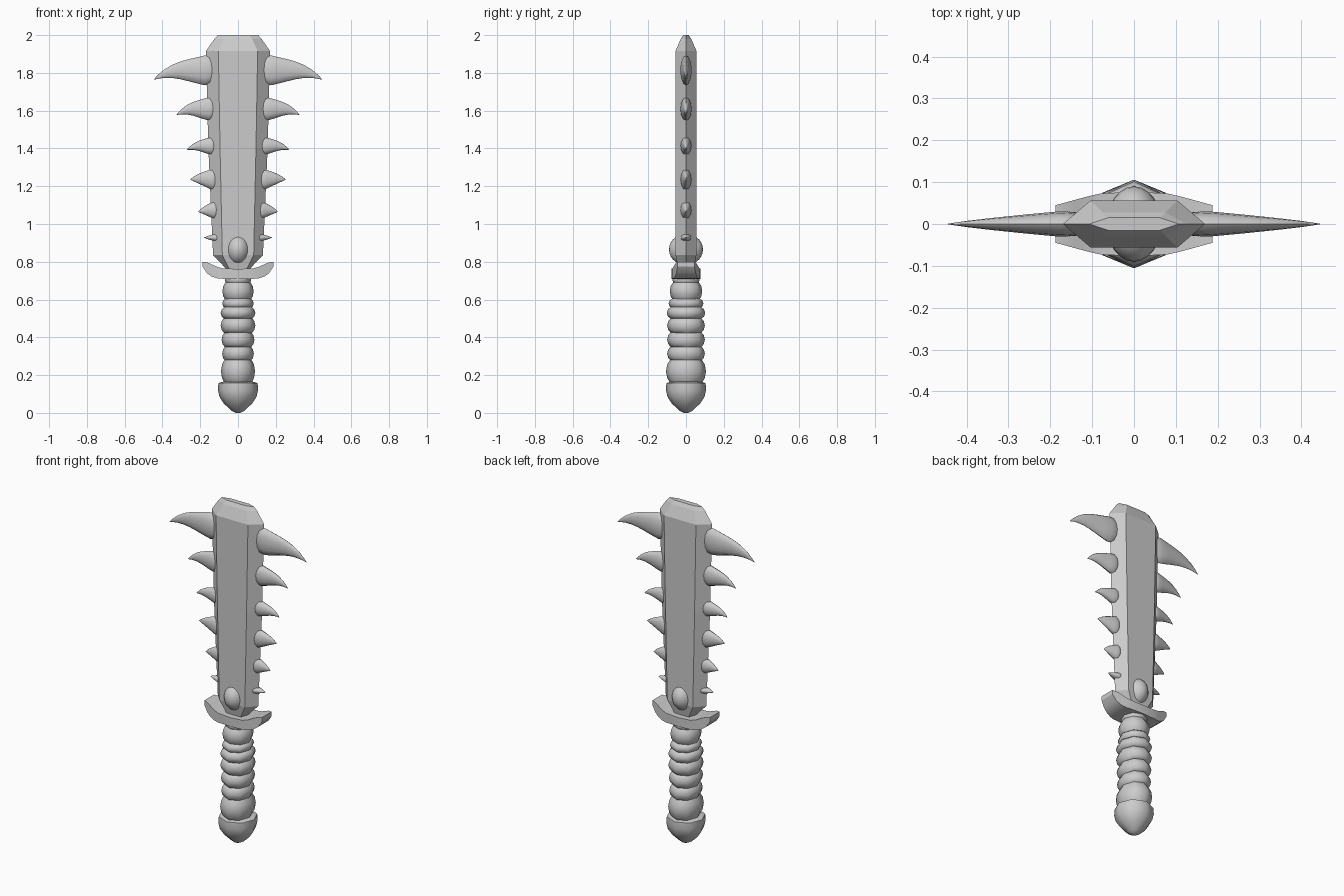
import bpy, bmesh
from math import sin, cos, pi


def loft(name, rings, smooth=None):
    """Skin a list of equal-length point rings and cap both ends."""
    bm = bmesh.new()
    vs = [[bm.verts.new(p) for p in r] for r in rings]
    n = len(rings[0])
    for a, b in zip(vs, vs[1:]):
        for i in range(n):
            j = (i + 1) % n
            bm.faces.new((a[i], a[j], b[j], b[i]))
    bm.faces.new(vs[0][::-1])
    bm.faces.new(vs[-1])
    bmesh.ops.recalc_face_normals(bm, faces=bm.faces)
    me = bpy.data.meshes.new(name)
    bm.to_mesh(me)
    bm.free()
    ob = bpy.data.objects.new(name, me)
    bpy.context.collection.objects.link(ob)
    if smooth:
        bpy.ops.object.select_all(action='DESELECT')
        ob.select_set(True)
        bpy.context.view_layer.objects.active = ob
        bpy.ops.object.shade_smooth_by_angle(angle=smooth)
    return ob


def round_ring(z, rx, ry, n=8):
    return [(rx * cos(2 * pi * i / n), ry * sin(2 * pi * i / n), z) for i in range(n)]


# Blade: six-sided section (z, edge half width, flat half width, half thickness)
blade = [(0.76, 0.06, 0.045, 0.04), (0.835, 0.132, 0.083, 0.055),
         (1.40, 0.157, 0.095, 0.056), (1.915, 0.17, 0.104, 0.056),
         (1.98, 0.125, 0.075, 0.028), (2.0, 0.107, 0.062, 0.015)]
loft("blade", [[(w, 0, z), (f, t, z), (-f, t, z), (-w, 0, z), (-f, -t, z), (f, -t, z)]
               for z, w, f, t in blade])

# Handle pommel: eight-sided rounded cone
loft("pommel", [round_ring(z, r, r) for z, r in
                [(0, 0.012), (0.012, 0.035), (0.05, 0.075), (0.085, 0.098),
                 (0.12, 0.106), (0.158, 0.104), (0.165, 0.08)]], 0.8)

# Handle wraps: bulging eight-sided rings (z bottom, z top, radius x, radius y)
wraps = [(0.16, 0.28, 0.09, 0.106), (0.275, 0.352, 0.084, 0.1),
         (0.348, 0.427, 0.087, 0.1), (0.423, 0.502, 0.092, 0.1),
         (0.498, 0.56, 0.092, 0.102), (0.553, 0.605, 0.083, 0.092),
         (0.598, 0.69, 0.083, 0.086), (0.68, 0.73, 0.07, 0.072)]
for k, (a, b, rx, ry) in enumerate(wraps):
    loft(f"grip_wrap_{k + 1}",
         [round_ring(a + (b - a) * t, rx * s, ry * s) for t, s in
          [(0, 0.8), (0.2, 0.94), (0.5, 1), (0.8, 0.94), (1, 0.8)]], 0.9)

# Guard: upturned crescent (x, half depth, z bottom, z top), mirrored
half = [(0, 0.077, 0.71, 0.762), (0.08, 0.073, 0.71, 0.765), (0.11, 0.066, 0.712, 0.773),
        (0.14, 0.058, 0.722, 0.787), (0.165, 0.051, 0.74, 0.797), (0.188, 0.045, 0.775, 0.8)]
guard = [(-x, d, a, b) for x, d, a, b in half[:0:-1]] + half
loft("guard", [[(x, -d, a), (x, d, a), (x, d, b), (x, -d, b)] for x, d, a, b in guard], 0.5)

# Oval gem passing through the blade root
bpy.ops.mesh.primitive_uv_sphere_add(segments=24, ring_count=14, location=(0, 0, 0.865))
gem = bpy.context.object
gem.name = "gem"
gem.scale = (0.066, 0.09, 0.083)
bpy.ops.object.shade_smooth()

# Spikes: drooping horns (base x, base z, half height, tip x, tip drop, bow, half thickness)
spikes = [(0.13, 1.818, 0.083, 0.445, 0.053, 0.045, 0.032),
          (0.125, 1.612, 0.065, 0.325, 0.034, 0.03, 0.031),
          (0.12, 1.415, 0.05, 0.27, 0.022, 0.02, 0.03),
          (0.115, 1.235, 0.059, 0.252, 0.0, 0.008, 0.03),
          (0.11, 1.075, 0.05, 0.21, 0.01, 0.006, 0.03),
          (0.105, 0.928, 0.022, 0.18, 0.0, 0.0, 0.029)]
for side, label in ((1, "right"), (-1, "left")):
    for k, (x0, z0, h, x1, drop, bow, d) in enumerate(spikes):
        rings = []
        for t in (0, 0.06, 0.15, 0.28, 0.42, 0.56, 0.7, 0.84, 0.94, 1):
            s = max(0.02, min(0.75 + 2.5 * t, 1.08 * (1 - t) ** 0.8, 1))
            z = z0 - drop * t + bow * 4 * t * (1 - t) * t
            x = x0 + (x1 - x0) * t
            rings.append([(side * x, d * s * cos(a), z + h * s * sin(a))
                          for a in (2 * pi * i / 12 for i in range(12))])
        loft(f"spike_{label}_{k + 1}", rings, 0.9)
